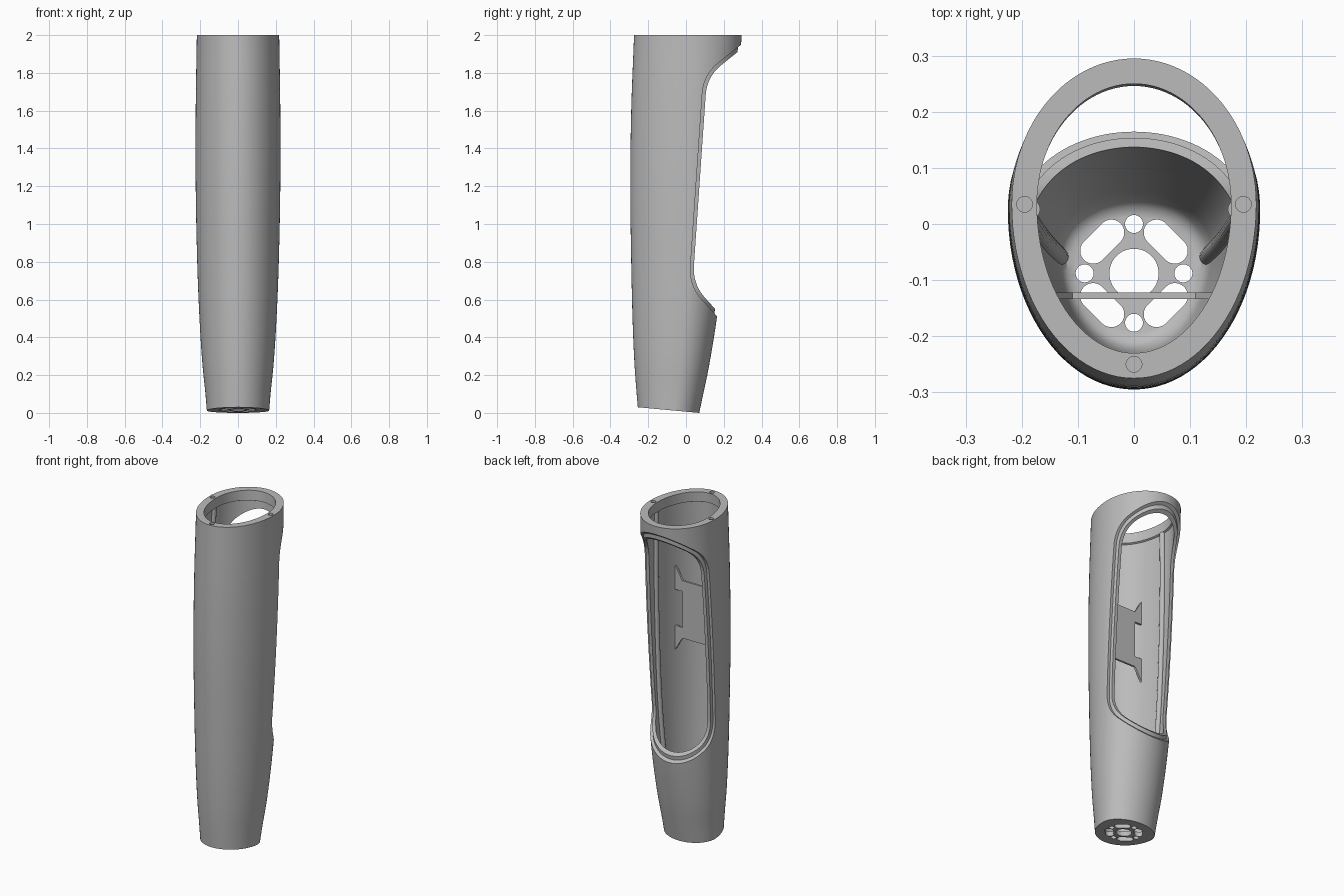
import bpy, bmesh, math
from mathutils import Vector

cube = bpy.data.objects.get("Cube")
if cube:
    bpy.data.objects.remove(cube)

grey = bpy.data.materials.new("plain grey")
grey.use_nodes = True
grey.diffuse_color = (0.5, 0.5, 0.5, 1)
grey.node_tree.nodes["Principled BSDF"].inputs["Base Color"].default_value = (0.5, 0.5, 0.5, 1)

# Height, half width, front, seam and back positions of the body
SECTIONS = [
    (0.0, 0.165, -0.255, -0.055, 0.070),
    (0.1, 0.173, -0.263, -0.045, 0.091),
    (0.25, 0.188, -0.273, -0.030, 0.122),
    (0.5, 0.204, -0.283, -0.010, 0.163),
    (0.8, 0.216, -0.290, 0.008, 0.198),
    (1.2, 0.224, -0.295, 0.020, 0.235),
    (1.6, 0.224, -0.290, 0.030, 0.268),
    (2.0, 0.218, -0.275, 0.035, 0.295),
]


def slope(i, k):
    a, b = SECTIONS[max(i - 1, 0)], SECTIONS[min(i + 1, len(SECTIONS) - 1)]
    return (b[k] - a[k]) / (b[0] - a[0])


def section(t):
    """Smoothly interpolated half width, front, seam and back at height t."""
    i = max(j for j in range(len(SECTIONS) - 1) if SECTIONS[j][0] <= max(t, 0))
    p, q = SECTIONS[i], SECTIONS[i + 1]
    h = q[0] - p[0]
    u = (t - p[0]) / h
    if u < 0 or u > 1:
        return [(p if u < 0 else q)[k] for k in range(1, 5)]
    return [(2*u**3 - 3*u**2 + 1) * p[k] + (u**3 - 2*u**2 + u) * h * slope(i, k)
            + (3*u**2 - 2*u**3) * q[k] + (u**3 - u**2) * h * slope(i + 1, k)
            for k in range(1, 5)]


def tilt(y, t):
    return t + 0.092 * (0.07 - y) * max(0, 1 - t / 0.4)


def finish(name, bm):
    bmesh.ops.recalc_face_normals(bm, faces=bm.faces)
    mesh = bpy.data.meshes.new(name)
    bm.to_mesh(mesh)
    bm.free()
    mesh.materials.append(grey)
    obj = bpy.data.objects.new(name, mesh)
    bpy.context.collection.objects.link(obj)
    return obj


def loft(name, rings, sides=96):
    """Solid through egg-shaped rings given as (height, inset)."""
    bm = bmesh.new()
    loops = []
    for t, inset in rings:
        w, front, seam, back = section(t)
        loop = []
        for i in range(sides):
            a = 2 * math.pi * i / sides
            depth = (back - seam if math.sin(a) > 0 else seam - front) - inset
            y = seam + depth * math.sin(a)
            loop.append(bm.verts.new(((w - inset) * math.cos(a), y, tilt(y, t))))
        loops.append(loop)
    for a, b in zip(loops, loops[1:]):
        for i in range(sides):
            j = (i + 1) % sides
            bm.faces.new((a[i], a[j], b[j], b[i]))
    bm.faces.new(loops[0])
    bm.faces.new(loops[-1])
    return finish(name, bm)


def prism(name, start, offset):
    """Solid swept from an outline of 3D points along an offset."""
    bm = bmesh.new()
    face = bm.faces.new([bm.verts.new(p) for p in start])
    new = bmesh.ops.extrude_face_region(bm, geom=[face])["geom"]
    bmesh.ops.translate(bm, vec=offset, verts=[v for v in new if isinstance(v, bmesh.types.BMVert)])
    return finish(name, bm)


def stadium(name, x, y, radius, half, angle, z0, z1):
    """Upright round or slotted cutter."""
    pts = []
    n = 32
    along = Vector((math.cos(angle), math.sin(angle), 0))
    for i in range(n):
        a = 2 * math.pi * (i + 0.5) / n
        d = Vector((math.cos(a), math.sin(a), 0))
        pts.append(Vector((x, y, z0)) + d * radius + along * math.copysign(half, d.dot(along)))
    return prism(name, pts, (0, 0, z1 - z0))


def opening(name, corners, reach=0.1):
    """Side profile with rounded corners, swept across the body."""
    c = [Vector(p) for p in corners]
    pts = [c[0]]
    for before, here, after in zip(c, c[1:], c[2:]):
        p = here + (before - here).normalized() * reach
        q = here + (after - here).normalized() * reach
        for i in range(11):
            u = i / 10
            pts.append(p * (1 - u)**2 + here * 2 * u * (1 - u) + q * u**2)
    pts.append(c[-1])
    return prism(name, [(-0.5, p.x, p.y) for p in pts], (1, 0, 0))


def cut(obj, tool):
    mod = obj.modifiers.new("cut", "BOOLEAN")
    mod.operation = "DIFFERENCE"
    mod.solver = "EXACT"
    mod.object = tool
    bpy.context.view_layer.update()
    mesh = bpy.data.meshes.new_from_object(obj.evaluated_get(bpy.context.evaluated_depsgraph_get()))
    obj.modifiers.clear()
    obj.data = mesh
    bpy.data.objects.remove(tool)


# Hollow body with a thicker collar at the top
heights = [2 * i / 40 for i in range(41)]
body = loft("body_shell", [(t, 0) for t in heights])
cavity = [(0.03, 0.06), (0.036, 0.047), (0.05, 0.038)]
cavity += [(t, 0.035) for t in heights if 0.06 < t < 1.93]
cavity += [(1.935, 0.035), (1.94, 0.045), (2.0, 0.045), (2.05, 0.045)]
cut(body, loft("cavity_cutter", cavity))

# Back opening, with a stepped lip around it
cut(body, opening("opening_cutter", [(0.4, 2.012), (0.111, 1.781), (0.035, 0.682), (0.4, 0.277)]))
rebate = opening("rebate_cutter", [(0.4, 2.036), (0.093, 1.79), (0.017, 0.675), (0.4, 0.25)])
cut(rebate, loft("lip_core", [(t, 0.016) for t in heights]))
cut(body, rebate)

# Screw holes in the collar
for x, y in ((-0.195, 0.035), (0.195, 0.035), (0, -0.25)):
    cut(body, stadium("screw_cutter", x, y, 0.014, 0, 0, 1.945, 2.1))

# Vent pattern in the floor
cy = -0.088
cut(body, stadium("centre_cutter", 0, cy, 0.044, 0, 0, -0.1, 0.1))
for i in range(4):
    a = i * math.pi / 2
    cut(body, stadium("round_cutter", 0.088 * math.cos(a), cy + 0.088 * math.sin(a),
                      0.016, 0, 0, -0.1, 0.1))
    a += math.pi / 4
    cut(body, stadium("slot_cutter", 0.08 * math.cos(a), cy + 0.08 * math.sin(a),
                      0.023, 0.023, a + math.pi / 2, -0.1, 0.1))

# Flat notched mounting plate inside
quarter = [(0.11, 0.175), (0.158, 0.255), (0.158, 0.11), (0.11, 0.11)]
right = quarter + [(x, -z) for x, z in reversed(quarter)]
outline = right + [(-x, -z) for x, z in right]
plate = prism("mounting_plate", [(x, -0.134, 1.305 + z) for x, z in outline], (0, 0.012, 0))

# Seam rods along both inner walls
rods = []
for name, side in (("left_seam_rod", 1), ("right_seam_rod", -1)):
    bm = bmesh.new()
    loops = []
    for i in range(31):
        t = 0.05 + 1.89 * i / 30
        w, front, seam, back = section(t)
        loops.append([bm.verts.new((side * (w - 0.036) + 0.016 * math.cos(a),
                                    seam - 0.008 + 0.016 * math.sin(a), t))
                      for a in (k * math.pi / 8 for k in range(16))])
    for a, b in zip(loops, loops[1:]):
        for k in range(16):
            bm.faces.new((a[k], a[k - 1], b[k - 1], b[k]))
    bm.faces.new(loops[0])
    bm.faces.new(loops[-1])
    rods.append(finish(name, bm))

# Smooth shading with sharp edges kept
bpy.ops.object.select_all(action="DESELECT")
for obj in [body] + rods:
    obj.select_set(True)
bpy.context.view_layer.objects.active = body
bpy.ops.object.shade_smooth_by_angle(angle=math.radians(30))
